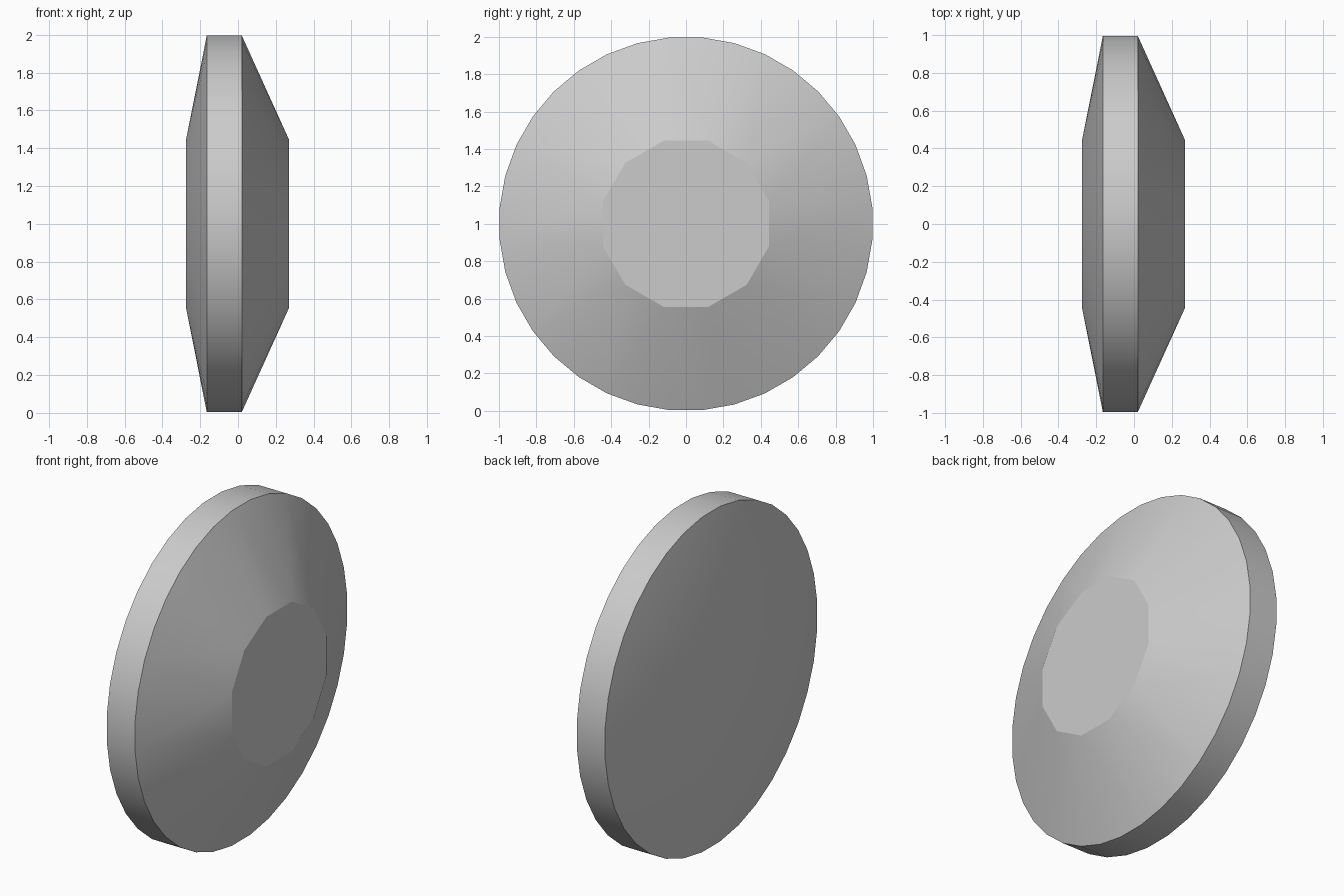
import bpy, bmesh, math

cube = bpy.data.objects.get("Cube")
if cube:
    bpy.data.objects.remove(cube, do_unlink=True)

# Single grey material
grey = bpy.data.materials.new("light grey")
grey.use_nodes = True
colour = (0.6, 0.6, 0.6, 1)
grey.diffuse_color = colour
grey.node_tree.nodes["Principled BSDF"].inputs["Base Color"].default_value = colour

RIM, CAP = 36, 12
STEP = RIM // CAP


def ring(bm, x, radius, count):
    """Ring around the x axis, with a flat side resting at the bottom."""
    verts = []
    for i in range(count):
        a = math.tau * (i + 0.5) / count
        verts.append(bm.verts.new((x, radius * math.sin(a), 1 - radius * math.cos(a))))
    return verts


def cone(bm, cap, rim):
    """Slope from a coarse flat cap out to the finer rim."""
    mid = STEP // 2
    for i in range(CAP):
        centre = i * STEP + mid
        nxt = (i + 1) % CAP
        for k in range(STEP):
            a, b = rim[(centre + k) % RIM], rim[(centre + k + 1) % RIM]
            if k == mid:
                bm.faces.new((cap[i], a, b, cap[nxt]))
            else:
                bm.faces.new((cap[i] if k < mid else cap[nxt], a, b))
    bm.faces.new(cap)


# Disc: shallow back, cylindrical rim, steeper front cone with flat cap
bm = bmesh.new()
back_cap = ring(bm, -0.275, 0.46, CAP)
back_rim = ring(bm, -0.165, 1.0, RIM)
front_rim = ring(bm, 0.02, 1.0, RIM)
front_cap = ring(bm, 0.27, 0.46, CAP)
cone(bm, back_cap, back_rim)
cone(bm, front_cap, front_rim)
for i in range(RIM):
    j = (i + 1) % RIM
    bm.faces.new((back_rim[i], back_rim[j], front_rim[j], front_rim[i]))
bmesh.ops.recalc_face_normals(bm, faces=bm.faces)

mesh = bpy.data.meshes.new("bevelled_disc")
bm.to_mesh(mesh)
bm.free()
disc = bpy.data.objects.new("bevelled_disc", mesh)
mesh.materials.append(grey)
bpy.context.collection.objects.link(disc)

# Smooth slopes, crisp rim and cap edges
bpy.ops.object.select_all(action="DESELECT")
disc.select_set(True)
bpy.context.view_layer.objects.active = disc
bpy.ops.object.shade_smooth_by_angle(angle=math.radians(20))
